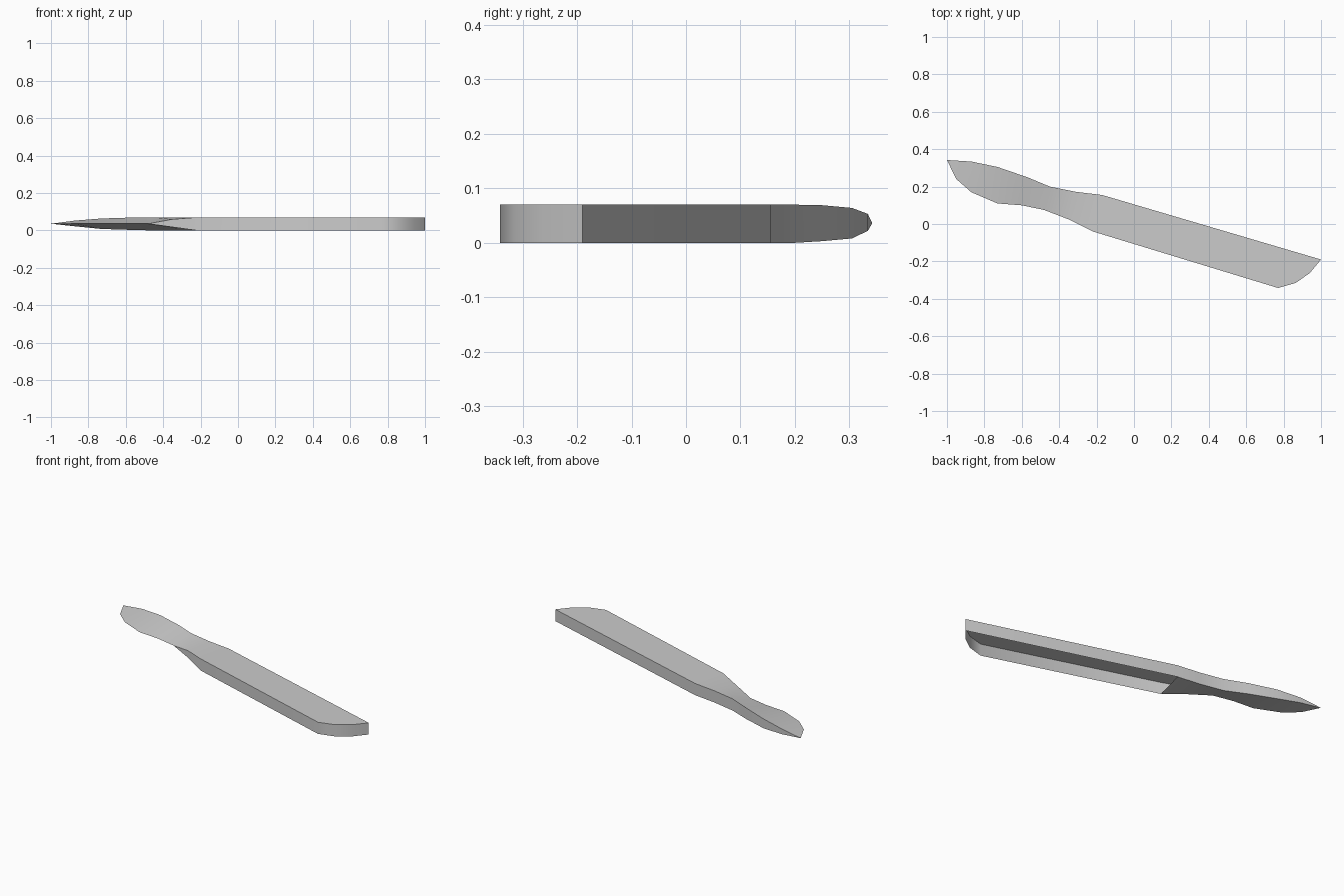
import bpy
import bmesh

cube = bpy.data.objects.get("Cube")
if cube:
    bpy.data.objects.remove(cube)

TOP, MID = 0.07, 0.036

grey = bpy.data.materials.new("plain_grey")
grey.use_nodes = True
color = (0.6, 0.6, 0.6, 1)
grey.diffuse_color = color
grey.node_tree.nodes["Principled BSDF"].inputs["Base Color"].default_value = color

# Blade stations: front x, y, low z, high z, then back x, y, low z, high z
stations = [
    ((-0.22, -0.04, 0, TOP), (-0.17, 0.155, 0, TOP)),
    ((-0.35, 0.025, 0.018, 0.06), (-0.31, 0.172, 0, TOP)),
    ((-0.48, 0.075, MID, MID), (-0.45, 0.20, 0, TOP)),
    ((-0.60, 0.10, MID, MID), (-0.57, 0.25, 0.003, 0.069)),
    ((-0.73, 0.11, MID, MID), (-0.73, 0.305, 0.008, 0.064)),
    ((-0.87, 0.17, MID, MID), (-0.87, 0.334, 0.022, 0.053)),
    ((-0.95, 0.24, MID, MID), (-1.0, 0.342, MID, MID)),
]
# Rounded end of the handle, from the front edge to the back corner
end_curve = [(0.77, -0.342), (0.865, -0.315), (0.94, -0.262), (1.0, -0.19)]

bm = bmesh.new()


def pair(x, y, low, high):
    return bm.verts.new((x, y, low)), bm.verts.new((x, y, high))


rows = [(pair(*front), pair(*back)) for front, back in stations]

# Blade: top, underside, front taper and spine
for (f0, b0), (f1, b1) in zip(rows, rows[1:]):
    bm.faces.new((f0[1], b0[1], b1[1], f1[1]))
    bm.faces.new((f1[0], b1[0], b0[0], f0[0]))
    bm.faces.new((f0[1], f1[1], f1[0], f0[0]))
    bm.faces.new((b0[0], b1[0], b1[1], b0[1]))

# Handle: flat top and side walls, hollow and open below
rim = [rows[0][0]] + [pair(x, y, 0, TOP) for x, y in end_curve] + [rows[0][1]]
bm.faces.new([p[1] for p in rim])
for p, q in zip(rim, rim[1:]):
    bm.faces.new((p[0], q[0], q[1], p[1]))

# Close the sharp cutting edge and tip
bmesh.ops.remove_doubles(bm, verts=bm.verts[:], dist=0.0005)

mesh = bpy.data.meshes.new("knife_body")
bm.to_mesh(mesh)
bm.free()
mesh.materials.append(grey)
body = bpy.data.objects.new("knife_body", mesh)
bpy.context.collection.objects.link(body)
bpy.ops.object.select_all(action="DESELECT")
body.select_set(True)
bpy.context.view_layer.objects.active = body
bpy.ops.object.shade_smooth_by_angle(angle=0.6)
